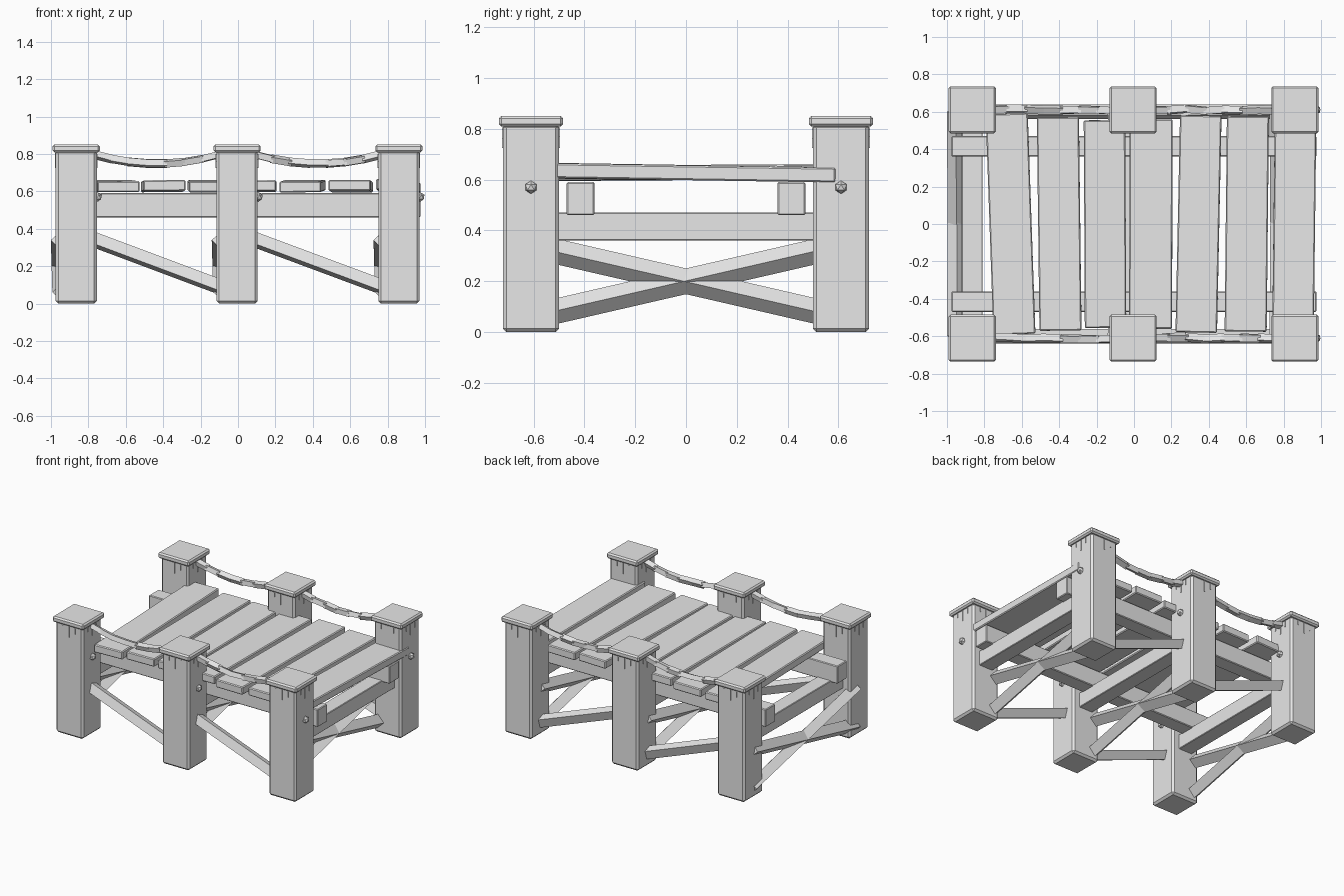
import bpy, bmesh, math, random
from mathutils import Vector, Matrix

random.seed(4)
cube = bpy.data.objects.get("Cube")
if cube:
    bpy.data.objects.remove(cube, do_unlink=True)

GREY = (0.8, 0.8, 0.8, 1)
wood = bpy.data.materials.new("pale_grey_wood")
wood.use_nodes = True
wood.diffuse_color = GREY
wood.node_tree.nodes["Principled BSDF"].inputs["Base Color"].default_value = GREY


def finish(name, bm, bevel=0.0):
    mesh = bpy.data.meshes.new(name)
    bm.to_mesh(mesh)
    bm.free()
    mesh.materials.append(wood)
    obj = bpy.data.objects.new(name, mesh)
    bpy.context.collection.objects.link(obj)
    if bevel:
        mod = obj.modifiers.new("worn_edges", "BEVEL")
        mod.width = bevel
        mod.segments = 1
    return obj


def box(name, centre, size, bevel=0.0, rot=None):
    bm = bmesh.new()
    bmesh.ops.create_cube(bm, size=1, matrix=Matrix.Diagonal((*size, 1)))
    obj = finish(name, bm, bevel)
    obj.location = centre
    if rot:
        obj.rotation_euler = rot
    return obj


def bar(name, start, end, width, height, roll=0.0, bevel=0.0):
    """Square bar between two points, rolled about its own length."""
    a, b = Vector(start), Vector(end)
    along = (b - a).normalized()
    side = along.cross(Vector((0, 0, 1))).normalized()
    up = side.cross(along)
    frame = Matrix((along, side, up)).transposed().to_4x4()
    bm = bmesh.new()
    bmesh.ops.create_cube(bm, size=1, matrix=Matrix.Diagonal(((b - a).length, width, height, 1)))
    bmesh.ops.transform(bm, verts=bm.verts,
                        matrix=Matrix.Translation((a + b) / 2) @ frame @ Matrix.Rotation(roll, 4, "X"))
    return finish(name, bm, bevel)


POST_X = (-0.865, -0.005, 0.86)
ROW_Y = 0.61
HALF = 0.11
sides = (("front", -1), ("back", 1))

# Posts with caps, bolts and thin grain slivers under each cap
for i, x in enumerate(POST_X):
    for label, s in sides:
        y = s * ROW_Y
        tag = f"{label}_{i + 1}"
        box(f"post_{tag}", (x, y, 0.41), (2 * HALF, 2 * HALF, 0.82), 0.014)
        box(f"post_cap_{tag}", (x, y, 0.83), (0.252, 0.252, 0.042), 0.01)

        bm = bmesh.new()
        bmesh.ops.create_icosphere(bm, subdivisions=1, radius=0.026)
        finish(f"bolt_{tag}", bm).location = (x + HALF + 0.004, y, 0.57)

        bm = bmesh.new()
        for turn in range(4):
            spin = Matrix.Rotation(turn * math.pi / 2, 4, "Z")
            for off, z, tall in ((-0.05, 0.785, 0.03), (0.0, 0.765, 0.08), (0.05, 0.78, 0.04)):
                place = spin @ Matrix.Translation((HALF, off, z))
                bmesh.ops.create_cube(bm, size=1, matrix=place @ Matrix.Diagonal((0.008, 0.006, tall, 1)))
        finish(f"grain_slivers_{tag}", bm).location = (x, y, 0)

# Long joists and cross beams
for label, s in sides:
    box(f"joist_{label}", (0, s * 0.415, 0.525), (1.95, 0.11, 0.13), 0.005)
for i, x in enumerate(POST_X):
    box(f"cross_beam_{i + 1}", (x, 0, 0.415), (0.112, 1.1, 0.11), 0.004)

# Crossed braces at every post pair
for i, x in enumerate(POST_X):
    for label, s in sides:
        bar(f"cross_brace_{label}_{i + 1}", (x - 0.086, s * 0.6, 0.338), (x - 0.078, -s * 0.6, 0.062),
            0.07, 0.07, math.radians(43))

# Single diagonal braces along both long sides
for label, s in sides:
    for i in range(2):
        a, b = POST_X[i], POST_X[i + 1]
        bar(f"side_brace_{label}_{i + 1}", (a + 0.06, s * 0.6, 0.355), (b - 0.06, s * 0.6, 0.078),
            0.06, 0.065, math.radians(20))

# Deck planks: centre x, width, length, yaw and pitch in degrees
planks = (
    (-0.66, 0.225, 1.18, 2.0, 0.3),
    (-0.4, 0.225, 1.14, 0.7, -0.3),
    (-0.155, 0.222, 1.11, 0.3, 0.4),
    (0.09, 0.23, 1.12, -0.2, -0.2),
    (0.345, 0.222, 1.16, -1.2, 0.4),
    (0.603, 0.225, 1.15, -0.6, -0.4),
    (0.857, 0.222, 1.18, -0.7, -0.9),
)
for i, (x, w, length, yaw, pitch) in enumerate(planks):
    box(f"plank_{i + 1}", (x, 0, 0.628), (w, length, 0.058), 0.006,
        (math.radians(pitch), math.radians(random.uniform(-0.6, 0.6)), math.radians(yaw)))

# Sagging ropes made of short twisted segments
SEGMENTS = 7
for label, s in sides:
    for i in range(2):
        a, b = POST_X[i] + 0.09, POST_X[i + 1] - 0.09
        pts = []
        for k in range(SEGMENTS + 1):
            t = k / SEGMENTS
            sag = 0.05 * (1 - (2 * t - 1) ** 2)
            pts.append(Vector((a + (b - a) * t, s * ROW_Y + random.uniform(-0.006, 0.006), 0.798 - sag)))
        for k in range(SEGMENTS):
            reach = (pts[k + 1] - pts[k]) * 0.07
            bar(f"rope_{label}_{i + 1}_{k + 1}", pts[k] - reach, pts[k + 1] + reach,
                0.038, 0.034, random.uniform(-0.5, 0.5))
